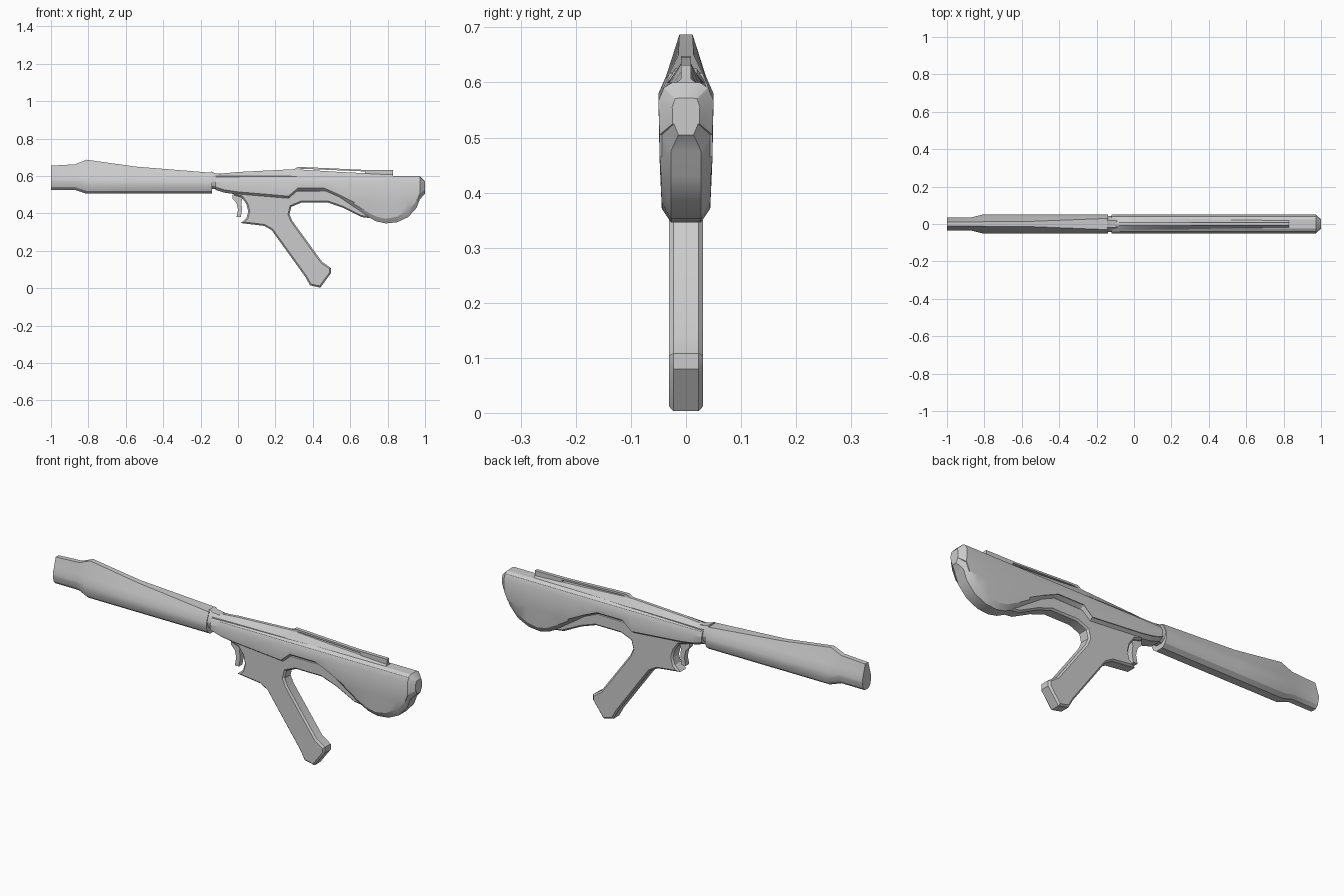
import bpy, bmesh

cube = bpy.data.objects.get("Cube")
if cube:
    bpy.data.objects.remove(cube, do_unlink=True)

grey = bpy.data.materials.new("plain_grey")
grey.use_nodes = True
tone = (0.6, 0.6, 0.6, 1)
grey.diffuse_color = tone
grey.node_tree.nodes["Principled BSDF"].inputs["Base Color"].default_value = tone


def finish(name, bm, angle=0.45):
    bmesh.ops.recalc_face_normals(bm, faces=bm.faces)
    mesh = bpy.data.meshes.new(name)
    bm.to_mesh(mesh)
    bm.free()
    mesh.materials.append(grey)
    obj = bpy.data.objects.new(name, mesh)
    bpy.context.collection.objects.link(obj)
    bpy.ops.object.select_all(action='DESELECT')
    obj.select_set(True)
    bpy.context.view_layer.objects.active = obj
    bpy.ops.object.shade_smooth_by_angle(angle=angle)
    return obj


def loft(name, stations):
    """Skin mirrored half sections; each station is (x, [(half width, z), ...])."""
    bm = bmesh.new()
    rings = []
    for x, half in stations:
        loop = half + [(-y, z) for y, z in reversed(half)]
        rings.append([bm.verts.new((x, y, z)) for y, z in loop])
    for a, b in zip(rings, rings[1:]):
        for i in range(len(a)):
            j = (i + 1) % len(a)
            bm.faces.new((a[i], a[j], b[j], b[i]))
    bm.faces.new(rings[0])
    bm.faces.new(rings[-1])
    return finish(name, bm)


def plate(name, outline, half, bevel=0):
    """Extrude a side outline across the width, chamfering its rims."""
    bm = bmesh.new()
    face = bm.faces.new([bm.verts.new((x, -half, z)) for x, z in outline])
    new = bmesh.ops.extrude_face_region(bm, geom=[face])["geom"]
    for v in new:
        if isinstance(v, bmesh.types.BMVert):
            v.co.y = half
    if bevel:
        rims = [e for e in bm.edges if abs(e.verts[0].co.y - e.verts[1].co.y) < 1e-5]
        bmesh.ops.bevel(bm, geom=rims, offset=bevel, segments=1, affect='EDGES')
    return finish(name, bm)


# Barrel: faceted tube rising into a narrow spine
def barrel_section(top, spine, w, low, shoulder):
    return [(spine, top), (w * 0.72, shoulder + 0.022), (w, shoulder - 0.01),
            (w, low + 0.04), (w * 0.8, low + 0.015), (w * 0.4, low)]


loft("barrel", [
    (-1.0, barrel_section(0.655, 0.012, 0.035, 0.525, 0.59)),
    (-0.87, barrel_section(0.662, 0.012, 0.035, 0.525, 0.59)),
    (-0.81, barrel_section(0.687, 0.012, 0.05, 0.505, 0.59)),
    (-0.55, barrel_section(0.65, 0.014, 0.05, 0.505, 0.585)),
    (-0.14, barrel_section(0.617, 0.03, 0.05, 0.505, 0.58)),
])

# Collar joining barrel and body
loft("collar", [
    (-0.145, barrel_section(0.625, 0.02, 0.045, 0.53, 0.585)),
    (-0.125, barrel_section(0.615, 0.02, 0.042, 0.53, 0.58)),
    (-0.09, barrel_section(0.61, 0.02, 0.042, 0.52, 0.58)),
])


# Body: long shell deepening into a rounded bulge at the rear
def body_section(low, chamfer, w=0.05, top=0.6, shoulder=0.567):
    return [(w * 0.5, top), (w * 0.8, (top + shoulder) / 2 + 0.007), (w, shoulder),
            (w * 0.96, max(low + chamfer, 0.46)),
            (w * 0.88, low + chamfer), (w * 0.55, low)]


body = [(-0.12, 0.525, 0.015), (-0.07, 0.51, 0.015), (0, 0.5, 0.015),
        (0.27, 0.477, 0.015), (0.32, 0.52, 0.015), (0.46, 0.52, 0.015),
        (0.54, 0.485, 0.015), (0.62, 0.43, 0.02), (0.68, 0.388, 0.025),
        (0.74, 0.357, 0.025), (0.79, 0.346, 0.025), (0.85, 0.352, 0.03),
        (0.91, 0.38, 0.035), (0.955, 0.43, 0.035), (0.972, 0.475, 0.03)]
stations = [(x, body_section(low, c)) for x, low, c in body]
stations.append((1.0, body_section(0.505, 0.02, 0.025, 0.572, 0.555)))
loft("body", stations)

# Tapered ridge along the top of the body
loft("top_ridge", [
    (x, [(0.008, z), (w, 0.6), (w, 0.585)])
    for x, z, w in [(-0.12, 0.61, 0.035), (0.0, 0.621, 0.032), (0.3, 0.636, 0.028),
                    (0.55, 0.621, 0.022), (0.83, 0.607, 0.018)]
])

# Sight rail with a slim gap beneath
plate("sight_rail", [(0.29, 0.63), (0.32, 0.648), (0.38, 0.646), (0.66, 0.633),
                     (0.83, 0.632), (0.83, 0.6), (0.68, 0.612), (0.68, 0.624),
                     (0.35, 0.638)], 0.009)

# Grip with frame continuing beneath the body
plate("grip", [
    (-0.03, 0.52), (-0.02, 0.497), (0.02, 0.485), (0.045, 0.45), (0.055, 0.41),
    (0.045, 0.375), (0.015, 0.348), (0.14, 0.333), (0.18, 0.31), (0.36, 0.06),
    (0.385, 0.015), (0.44, 0.003), (0.497, 0.08), (0.497, 0.108), (0.45, 0.14),
    (0.29, 0.36), (0.275, 0.395), (0.285, 0.435), (0.34, 0.458), (0.48, 0.458),
    (0.56, 0.43), (0.66, 0.38), (0.74, 0.37), (0.74, 0.53)], 0.031, 0.008)

# Trigger
plate("trigger", [(-0.03, 0.5), (-0.03, 0.48), (-0.008, 0.455), (0.0, 0.42),
                  (-0.008, 0.38), (0.015, 0.38), (0.022, 0.42), (0.018, 0.46),
                  (0.03, 0.5)], 0.014)
